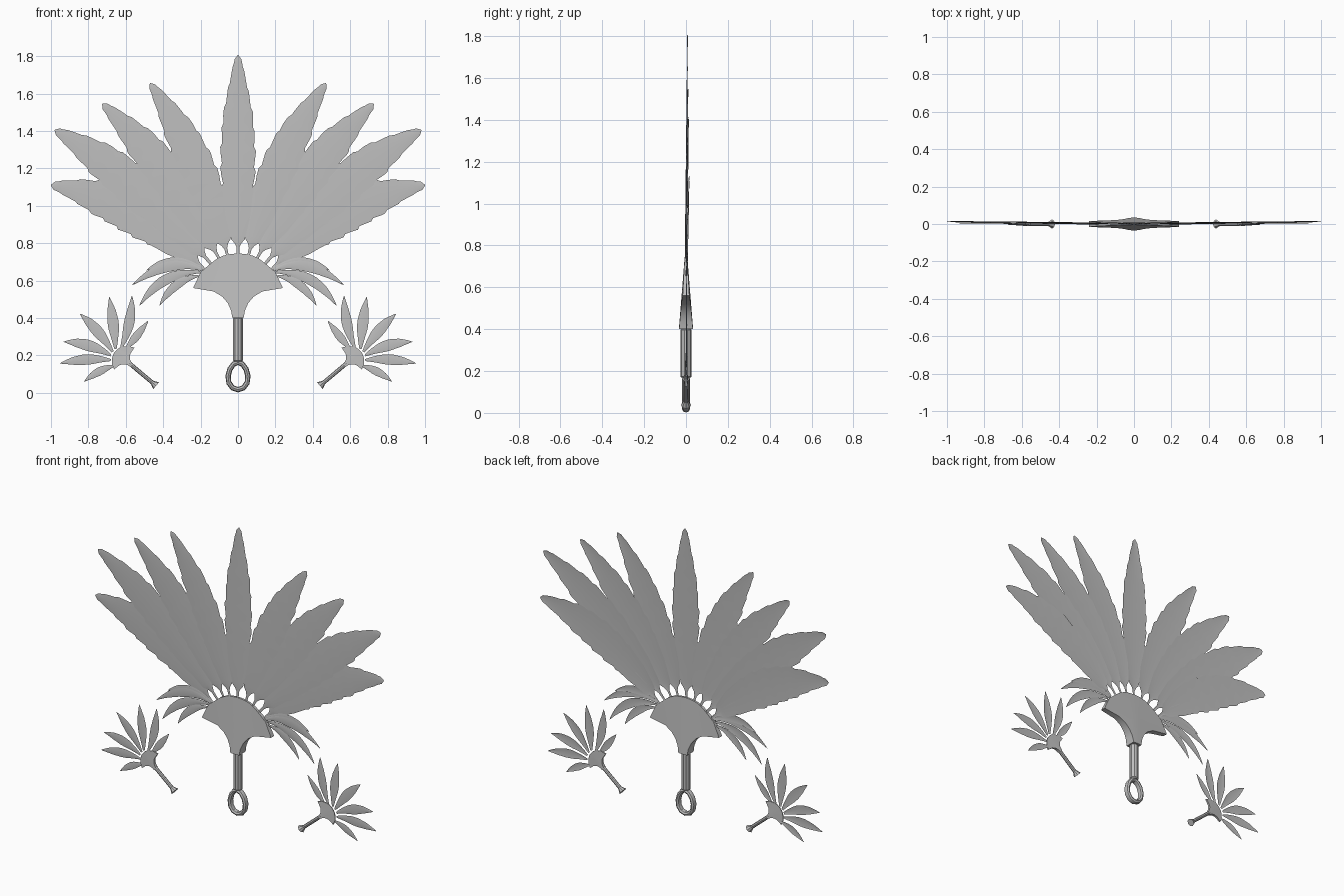
import bpy, bmesh, math
from mathutils import Vector, Matrix

if "Cube" in bpy.data.objects:
    bpy.data.objects.remove(bpy.data.objects["Cube"], do_unlink=True)

GREY = (0.52, 0.52, 0.52, 1)
mat = bpy.data.materials.new("plain_grey")
mat.use_nodes = True
mat.diffuse_color = GREY
mat.node_tree.nodes["Principled BSDF"].inputs["Base Color"].default_value = GREY


def finish(name, bm, angle=35):
    mesh = bpy.data.meshes.new(name)
    bm.to_mesh(mesh)
    bm.free()
    mesh.materials.append(mat)
    obj = bpy.data.objects.new(name, mesh)
    bpy.context.collection.objects.link(obj)
    bpy.ops.object.select_all(action='DESELECT')
    obj.select_set(True)
    bpy.context.view_layer.objects.active = obj
    bpy.ops.object.shade_smooth_by_angle(angle=math.radians(angle))
    return obj


def lerp_profile(profile, t):
    for (a, wa), (b, wb) in zip(profile, profile[1:]):
        if t <= b:
            return wa + (wb - wa) * (t - a) / (b - a)
    return profile[-1][1]


PLUME = [(0, .07), (.05, .09), (.08, .4), (.2, .72), (.4, .97), (.52, 1),
         (.7, .86), (.84, .55), (.94, .3), (.98, .2), (1, .02)]
LEAF = [(0, .2), (.15, .5), (.4, .95), (.55, 1), (.75, .75), (.92, .3), (1, .02)]


# A thin feather along a bent centre line, with a raised midrib
def feather(name, base, mid, tip, half, profile, rows, side=1, y0=0.0, lean=0.0, teeth=0.0):
    p0, pm, p2 = Vector(base), Vector(mid), Vector(tip)
    p1 = 2 * pm - (p0 + p2) / 2
    bm = bmesh.new()
    strips = []
    for i in range(rows + 1):
        t = i / rows
        c = p0 * (1 - t) ** 2 + p1 * 2 * t * (1 - t) + p2 * t * t
        d = ((p1 - p0) * (1 - t) + (p2 - p1) * t).normalized()
        n = Vector((-d.y, d.x))
        w = half * lerp_profile(profile, t)
        y = y0 + lean * t
        strip = []
        for k in (-1, 0, 1):
            saw = 1 + teeth * (((i + 2 * k) % 5) / 4 - .5) if t > .3 else 1
            p = c + n * (w * k * saw)
            strip.append(bm.verts.new((side * p.x, y - (.003 if k == 0 else 0), p.y)))
        strips.append(strip)
    for a, b in zip(strips, strips[1:]):
        for k in range(2):
            f = bm.faces.new((a[k], a[k + 1], b[k + 1], b[k]))
            f.normal_update()
            if f.normal.y > 0:
                f.normal_flip()
    return finish(name, bm, 60)


# Fan-shaped holder: thick at the neck, thin along the upper arc
LOWER = [(0, 0), (.03, 0), (.037, .04), (.055, .08), (.085, .115), (.13, .142), (.24, .16)]
UPPER = [(0, .345), (.04, .342), (.08, .333), (.12, .312), (.16, .28), (.2, .245), (.24, .16)]


def fan_holder(name, matrix):
    pairs = list(zip(LOWER, UPPER))
    columns = [((-a[0], a[1]), (-b[0], b[1])) for a, b in pairs[:0:-1]] + pairs
    bm = bmesh.new()
    steps = 5
    sheets = []
    for face in (-1, 1):
        sheet = []
        for low, up in columns:
            col = []
            for j in range(steps + 1):
                p = Vector(low).lerp(Vector(up), j / steps)
                depth = (.034 - .08 * p.y) * (1 - .25 * abs(p.x) / .24)
                col.append(bm.verts.new((p.x, face * depth, p.y)))
            sheet.append(col)
        sheets.append(sheet)
        for a, b in zip(sheet, sheet[1:]):
            for j in range(steps):
                bm.faces.new((a[j], b[j], b[j + 1], a[j + 1]))
    front, back = sheets
    for i in range(len(columns) - 1):
        for j in (0, steps):
            bm.faces.new((front[i][j], front[i + 1][j], back[i + 1][j], back[i][j]))
    bmesh.ops.remove_doubles(bm, verts=bm.verts, dist=1e-5)
    # close the two pointed ends
    bmesh.ops.holes_fill(bm, edges=[e for e in bm.edges if e.is_boundary], sides=0)
    bmesh.ops.transform(bm, matrix=matrix, verts=bm.verts)
    bmesh.ops.recalc_face_normals(bm, faces=bm.faces)
    return finish(name, bm)


def rod(name, start, end, r1, r2, sides=8, bevel=0):
    a, b = Vector(start), Vector(end)
    d = b - a
    bm = bmesh.new()
    bmesh.ops.create_cone(bm, cap_ends=True, segments=sides, radius1=r1, radius2=r2, depth=d.length)
    if bevel:
        rims = [e for e in bm.edges if abs(e.verts[0].co.z - e.verts[1].co.z) < 1e-5]
        bmesh.ops.bevel(bm, geom=rims, offset=bevel, segments=1, affect='EDGES')
    turn = d.to_track_quat('Z', 'Y').to_matrix().to_4x4()
    bmesh.ops.transform(bm, matrix=Matrix.Translation((a + b) / 2) @ turn, verts=bm.verts)
    return finish(name, bm)


# Central holder, handle and ring
fan_holder("fan_holder", Matrix.Translation((0, 0, .4)))
rod("handle", (0, 0, .168), (0, 0, .402), .027, .027, 10, .006)

bm = bmesh.new()
ring = []
for i in range(12):
    a = math.tau * i / 12
    loop = []
    for j in range(8):
        b = math.tau * j / 8
        r = .0145 * math.cos(b)
        narrow = 1 - .12 * math.sin(a)
        loop.append(bm.verts.new(((.053 * narrow + r) * math.cos(a), .019 * math.sin(b),
                                  .09 + (.073 + r) * math.sin(a))))
    ring.append(loop)
for i in range(12):
    for j in range(8):
        a, b = ring[i], ring[(i + 1) % 12]
        bm.faces.new((a[j], b[j], b[(j + 1) % 8], a[(j + 1) % 8]))
bmesh.ops.recalc_face_normals(bm, faces=bm.faces)
finish("handle_ring", bm)

# Large plumes: base, middle, tip, half width
feather("plume_centre", (0, .735), (0, 1.27), (0, 1.805), .092, PLUME, 50, 1, -.003, .012, .1)
PLUMES = [((.055, .73), (.225, 1.22), (.47, 1.655), .095),
          ((.1, .715), (.385, 1.17), (.725, 1.545), .1),
          ((.145, .69), (.56, 1.11), (.98, 1.405), .107),
          ((.185, .665), (.57, .965), (1.0, 1.11), .11)]
# Drooping side feathers below the plumes
DROOPS = [((.19, .655), (.37, .675), (.567, .575), .028),
          ((.2, .645), (.385, .605), (.527, .465), .028),
          ((.21, .625), (.33, .575), (.42, .465), .024),
          ((.18, .66), (.34, .7), (.49, .655), .024)]
# Small feathers of the side ornaments
SPRAY = [((.6, .235), (.545, .3), (.48, .385), .022),
         ((.625, .24), (.582, .375), (.567, .518), .028),
         ((.655, .235), (.667, .37), (.688, .512), .03),
         ((.67, .22), (.752, .33), (.845, .422), .03),
         ((.68, .2), (.8, .253), (.932, .273), .03),
         ((.68, .175), (.81, .178), (.953, .157), .028),
         ((.66, .145), (.74, .115), (.823, .06), .022)]

for side, label in ((1, "left"), (-1, "right")):
    for i, (base, mid, tip, half) in enumerate(PLUMES, 1):
        feather(f"plume_{label}_{i}", base, mid, tip, half, PLUME, 50, side,
                -.003 + .0025 * i, .009, .1)
    for i, (base, mid, tip, half) in enumerate(DROOPS, 1):
        feather(f"droop_feather_{label}_{i}", base, mid, tip, half, LEAF, 16, side, .001 * i, .002)
    for i, (base, mid, tip, half) in enumerate(SPRAY, 1):
        feather(f"ornament_feather_{label}_{i}", base, mid, tip, half, LEAF, 16, side, .001 * i, .002)

    # Ornament holder, stem and flared end
    place = (Matrix.Translation((side * .57, 0, .147))
             @ Matrix.Rotation(side * math.radians(47), 4, 'Y') @ Matrix.Scale(.33, 4))
    fan_holder(f"ornament_holder_{label}", place)
    rod(f"ornament_stem_{label}", (side * .58, 0, .157), (side * .45, 0, .048), .011, .011)
    rod(f"ornament_stem_end_{label}", (side * .458, 0, .055), (side * .438, 0, .038), .011, .024)
